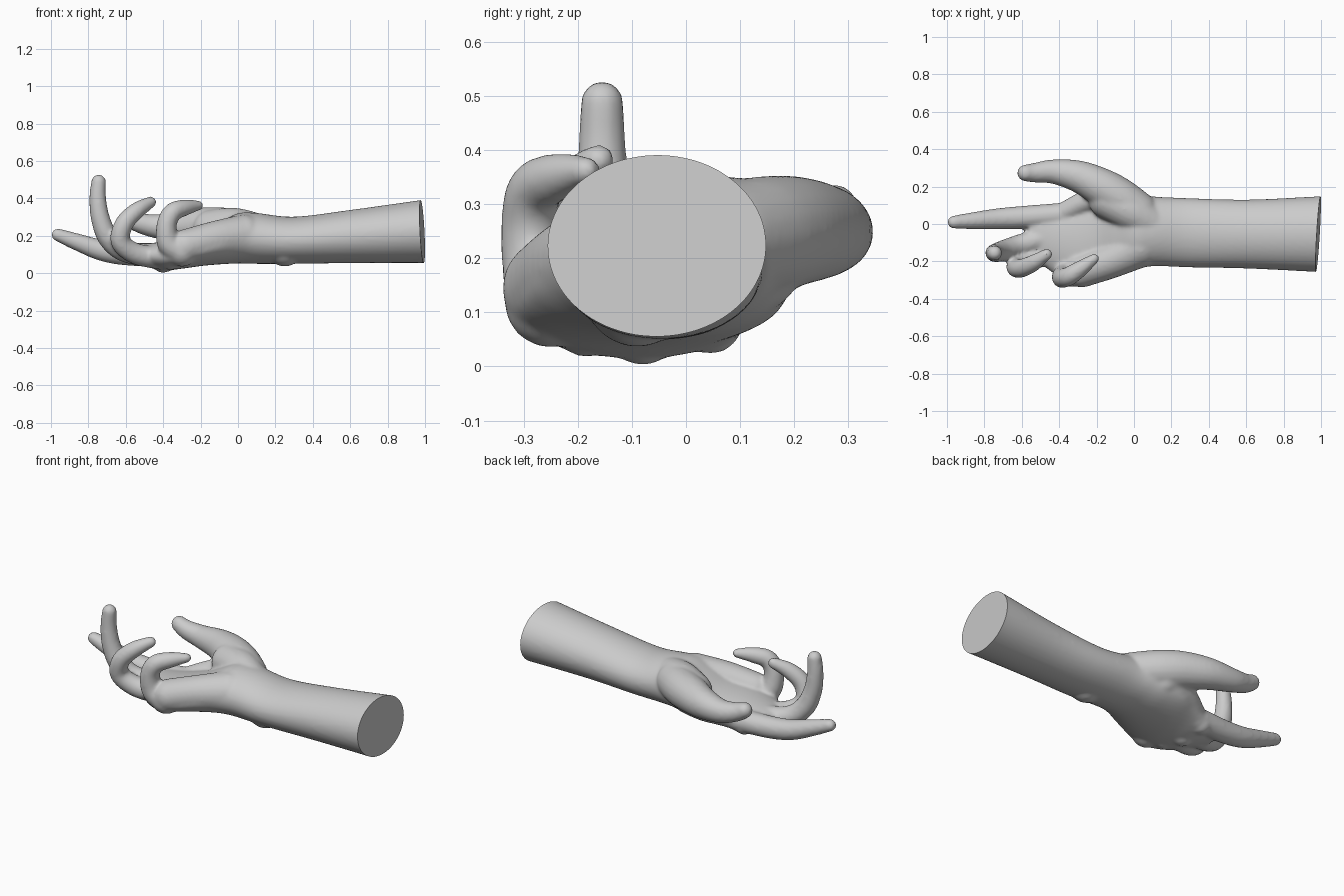
import bpy, bmesh, math
from mathutils import Vector

if "Cube" in bpy.data.objects:
    bpy.data.objects.remove(bpy.data.objects["Cube"])

skin = bpy.data.materials.new("plain grey")
skin.diffuse_color = (0.6, 0.6, 0.6, 1)
skin.use_nodes = True
skin.node_tree.nodes["Principled BSDF"].inputs["Base Color"].default_value = skin.diffuse_color
bm = bmesh.new()


def spline(rows, steps=6):
    """Catmull-Rom interpolation of equally long rows of numbers."""
    out = []
    for i in range(len(rows) - 1):
        a, b = rows[max(i - 1, 0)], rows[i]
        c, d = rows[i + 1], rows[min(i + 2, len(rows) - 1)]
        for s in range(steps):
            t = s / steps
            out.append([0.5 * (2 * q + (r - p) * t + (2 * p - 5 * q + 4 * r - u) * t * t
                               + (3 * q - p - 3 * r + u) * t ** 3)
                        for p, q, r, u in zip(a, b, c, d)])
    return out + [list(rows[-1])]


def loft(rings):
    """Skin closed rings of points and cap both ends."""
    rings = [[bm.verts.new(p) for p in ring] for ring in rings]
    n = len(rings[0])
    for a, b in zip(rings, rings[1:]):
        for i in range(n):
            j = (i + 1) % n
            bm.faces.new((a[i], a[j], b[j], b[i]))
    bm.faces.new(rings[0][::-1])
    bm.faces.new(rings[-1])


def ball(p, r):
    ret = bmesh.ops.create_icosphere(bm, subdivisions=3, radius=r)
    bmesh.ops.translate(bm, verts=ret["verts"], vec=p)


def tube(rows, n=20):
    """Tapered round limb through rows of x, y, z, radius."""
    pts = spline(rows)
    rings, side = [], None
    for k, (x, y, z, r) in enumerate(pts):
        t = (Vector(pts[min(k + 1, len(pts) - 1)][:3]) - Vector(pts[max(k - 1, 0)][:3])).normalized()
        side = t.orthogonal() if side is None else side - t * side.dot(t)
        side.normalize()
        up = t.cross(side)
        rings.append([Vector((x, y, z)) + r * (math.cos(a) * side + math.sin(a) * up)
                      for a in (2 * math.pi * i / n for i in range(n))])
    loft(rings)
    for row in (rows[0], rows[-1]):
        ball(row[:3], row[3])


def body(rows, n=40):
    """Oval sections given as x, y min, y max, z min, z max."""
    loft([[Vector((x, (y0 + y1) / 2 + (y1 - y0) / 2 * math.cos(a),
                   (z0 + z1) / 2 + (z1 - z0) / 2 * math.sin(a)))
           for a in (2 * math.pi * i / n for i in range(n))]
          for x, y0, y1, z0, z1 in spline(rows)])


# forearm, wrist and palm
body([(1.04, -.262, .152, .053, .4), (.95, -.255, .146, .055, .387),
      (.6, -.238, .13, .054, .338), (.3, -.232, .138, .05, .302),
      (.1, -.226, .148, .05, .322), (0, -.25, .17, .052, .32),
      (-.1, -.285, .19, .047, .27), (-.2, -.312, .18, .038, .215),
      (-.3, -.33, .14, .024, .19), (-.4, -.285, .11, .015, .17),
      (-.5, -.21, .09, .037, .155), (-.56, -.15, .06, .05, .14)])
# wrist bone
ball((.25, -.09, .135), .1)
# knuckles
for p in ((-.4, -.08, .062), (-.42, .045, .083), (-.36, -.185, .078)):
    ball(p, .061)
# heel of the palm on the little finger side
tube([(.03, -.12, .2, .115), (-.12, -.195, .185, .095), (-.28, -.25, .145, .09)])
# ball of the thumb and its web towards the index finger
tube([(.1, .0, .22, .1), (-.02, .07, .245, .105), (-.14, .13, .235, .105)])
tube([(-.1, .13, .18, .08), (-.23, .13, .165, .062), (-.36, .07, .12, .055)])
# thumb
tube([(.02, .07, .23, .105), (-.08, .14, .242, .109), (-.18, .2, .25, .102),
      (-.3, .255, .25, .086), (-.43, .28, .25, .066),
      (-.53, .274, .27, .053), (-.58, .273, .293, .045)])
# index finger
tube([(-.38, .05, .1, .064), (-.58, .036, .102, .062), (-.72, .028, .12, .057),
      (-.85, .018, .163, .047), (-.963, .01, .205, .035)])
# middle finger
tube([(-.42, -.06, .09, .064), (-.6, -.11, .115, .058), (-.69, -.14, .185, .057),
      (-.735, -.153, .29, .051), (-.75, -.155, .4, .045), (-.745, -.155, .488, .04)])
# ring finger
tube([(-.42, -.15, .08, .06), (-.55, -.19, .105, .057), (-.628, -.225, .17, .053),
      (-.608, -.238, .265, .05), (-.54, -.21, .335, .045), (-.467, -.162, .38, .031)])
# little finger
tube([(-.3, -.25, .12, .086), (-.37, -.275, .16, .064), (-.382, -.288, .255, .054),
      (-.35, -.28, .325, .051), (-.285, -.238, .35, .044), (-.212, -.185, .362, .027)])

bmesh.ops.recalc_face_normals(bm, faces=bm.faces)
mesh = bpy.data.meshes.new("hand_parts")
bm.to_mesh(mesh)
bm.free()
obj = bpy.data.objects.new("hand_and_forearm", mesh)
bpy.context.collection.objects.link(obj)

# fuse the parts into one smooth surface
rem = obj.modifiers.new("fuse", 'REMESH')
rem.mode = 'VOXEL'
rem.voxel_size = 0.01
smo = obj.modifiers.new("soften", 'SMOOTH')
smo.factor = 0.5
smo.iterations = 8
bpy.context.view_layer.update()
fused = bpy.data.meshes.new_from_object(obj.evaluated_get(bpy.context.evaluated_depsgraph_get()))
obj.modifiers.clear()

# slanted flat cut at the elbow end
bm = bmesh.new()
bm.from_mesh(fused)
cut = bmesh.ops.bisect_plane(bm, geom=bm.verts[:] + bm.edges[:] + bm.faces[:],
                             plane_co=(.985, -.05, .225), plane_no=(1, -.06, .05),
                             clear_outer=True)
edges = [e for e in cut["geom_cut"] if isinstance(e, bmesh.types.BMEdge)]
bmesh.ops.contextual_create(bm, geom=edges)
bmesh.ops.recalc_face_normals(bm, faces=bm.faces)
bm.to_mesh(fused)
bm.free()
obj.data = fused
fused.materials.clear()
fused.materials.append(skin)

bpy.context.view_layer.objects.active = obj
obj.select_set(True)
bpy.ops.object.shade_smooth_by_angle(angle=math.radians(40))
